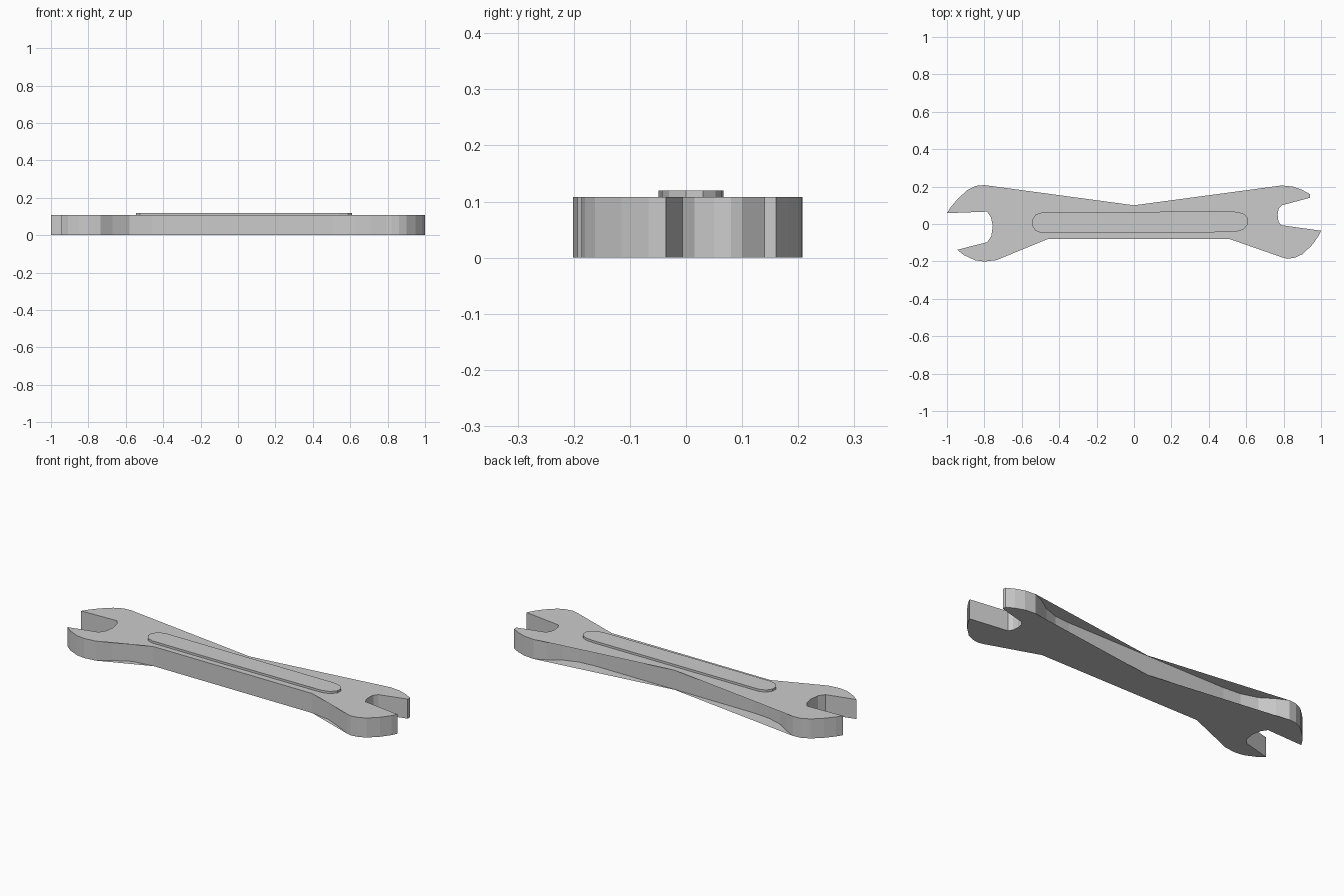
import bpy, bmesh

THICK = 0.108
TOP = 0.12

# Outline pieces, counter-clockwise seen from above
right_head = [(0.79, -0.178), (0.82, -0.186), (0.86, -0.18), (0.90, -0.162), (0.95, -0.115),
              (0.985, -0.067), (1.0, -0.036), (0.785, -0.006), (0.772, 0.015), (0.768, 0.05),
              (0.773, 0.08), (0.79, 0.10), (0.94, 0.14), (0.94, 0.16), (0.90, 0.182),
              (0.85, 0.2), (0.79, 0.206)]
left_head = [(-0.80, 0.208), (-0.845, 0.204), (-0.89, 0.182), (-0.94, 0.137), (-0.98, 0.09),
             (-1.0, 0.058), (-0.785, 0.066), (-0.765, 0.035), (-0.755, -0.01), (-0.763, -0.065),
             (-0.785, -0.097), (-0.945, -0.138), (-0.91, -0.166), (-0.85, -0.194),
             (-0.80, -0.201), (-0.735, -0.193)]

# Flat faces run straight from head to handle
back_plate = [(0.0, 0.10)]
front_plate = [(-0.46, -0.08), (0.51, -0.08)]

# Side walls follow hollow fillets, set in between the flat faces
back_wall = [(0.73, 0.178), (0.66, 0.132), (0.58, 0.105), (0.49, 0.097),
             (0.0, 0.097), (-0.48, 0.097), (-0.58, 0.105), (-0.67, 0.132), (-0.74, 0.178)]
front_wall = [(-0.67, -0.145), (-0.58, -0.095), (-0.46, -0.08),
              (0.51, -0.08), (0.62, -0.095), (0.71, -0.135)]


def build(name, plate, wall, z0, z1):
    """Two flat faces plus a band of walls between them."""
    bm = bmesh.new()
    bm.faces.new([bm.verts.new((x, y, z1)) for x, y in plate])
    bm.faces.new([bm.verts.new((x, y, z0)) for x, y in reversed(plate)])
    low = [bm.verts.new((x, y, z0)) for x, y in wall]
    high = [bm.verts.new((x, y, z1)) for x, y in wall]
    n = len(wall)
    for i in range(n):
        j = (i + 1) % n
        bm.faces.new((low[i], low[j], high[j], high[i]))
    bmesh.ops.remove_doubles(bm, verts=bm.verts[:], dist=1e-5)
    mesh = bpy.data.meshes.new(name)
    bm.to_mesh(mesh)
    bm.free()
    ob = bpy.data.objects.new(name, mesh)
    bpy.context.collection.objects.link(ob)
    return ob


# Wrench body with both open jaws
build("wrench_body",
      right_head + back_plate + left_head + front_plate,
      right_head + back_wall + left_head + front_wall,
      0.0, THICK)

# Raised panel along the handle
panel = [(-0.49, -0.049), (-0.06, -0.049), (0.54, -0.043), (0.585, -0.03), (0.61, 0.0),
         (0.61, 0.03), (0.59, 0.053), (0.56, 0.064), (0.52, 0.067), (-0.49, 0.063),
         (-0.525, 0.05), (-0.545, 0.022), (-0.545, -0.008), (-0.525, -0.037)]
build("handle_panel", panel, panel, THICK - 0.002, TOP)
